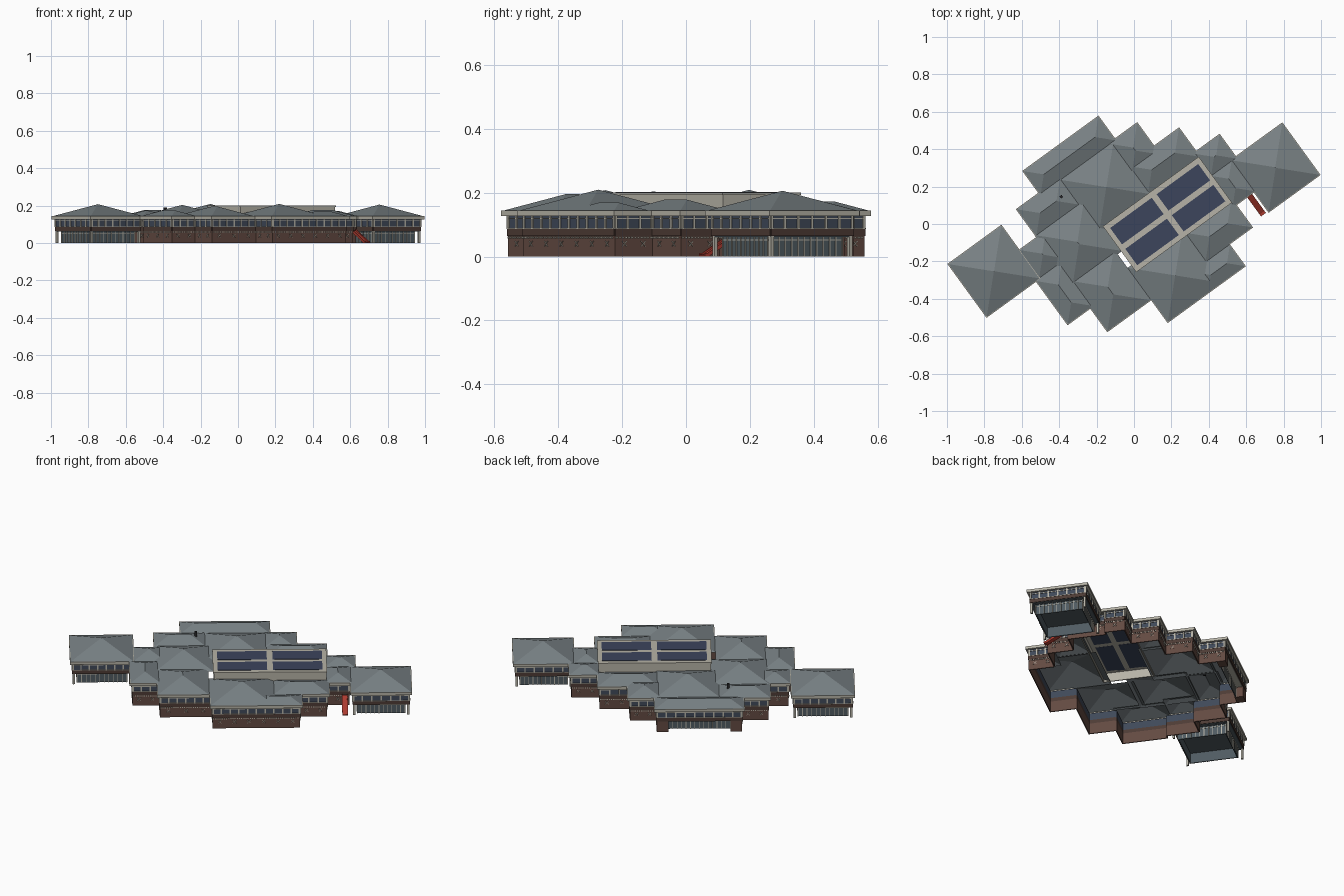
import bpy, math
from mathutils import Vector

if "Cube" in bpy.data.objects:
    bpy.data.objects.remove(bpy.data.objects["Cube"])

A = math.radians(36)          # the whole plan is turned on the grid
CA, SA = math.cos(A), math.sin(A)


def P(u, v, z):
    return (u * CA - v * SA + 0.002, u * SA + v * CA - 0.004, z)


def mat(name, c):
    m = bpy.data.materials.new(name)
    m.diffuse_color = (*c, 1)
    m.use_nodes = True
    m.node_tree.nodes["Principled BSDF"].inputs["Base Color"].default_value = m.diffuse_color
    return m


ROOF = mat("slate_grey", (0.19, 0.22, 0.232))
PALE = mat("pale_stone", (0.47, 0.45, 0.385))
BRICK = mat("brown_brick", (0.125, 0.068, 0.053))
BAND = mat("dark_brown", (0.075, 0.045, 0.036))
GLASS = mat("blue_glass", (0.05, 0.066, 0.10))
LOWGLASS = mat("grey_glass", (0.08, 0.105, 0.12))
SOLAR = mat("solar_blue", (0.045, 0.058, 0.107))
RED = mat("red", (0.42, 0.045, 0.03))
BLACK = mat("black", (0.02, 0.02, 0.022))


class Part:
    """Collects faces for one named object."""

    def __init__(self, name, m):
        self.name, self.m, self.v, self.f = name, m, [], []

    def face(self, pts):
        k = len(self.v)
        self.v += [P(*p) for p in pts]
        self.f.append(list(range(k, k + len(pts))))

    def prism(self, fr, pts, o0, o1):
        """Extrude an outline of (along, z) points between two offsets from a wall."""
        p, d, n, _ = fr
        k, c = len(self.v), len(pts)
        for o in (o0, o1):
            for s, z in pts:
                q = p + d * s + n * o
                self.v.append(P(q.x, q.y, z))
        self.f.append([k + i for i in range(c)][::-1])
        self.f.append([k + c + i for i in range(c)])
        for i in range(c):
            j = (i + 1) % c
            self.f.append([k + i, k + j, k + c + j, k + c + i])

    def box(self, fr, s0, s1, o0, o1, z0, z1):
        self.prism(fr, [(s0, z0), (s1, z0), (s1, z1), (s0, z1)], o0, o1)

    def block(self, u0, u1, v0, v1, z0, z1):
        self.box((Vector((u0, v0)), Vector((1, 0)), Vector((0, 1)), 0), 0, u1 - u0, 0, v1 - v0, z0, z1)

    def build(self):
        me = bpy.data.meshes.new(self.name)
        me.from_pydata(self.v, [], self.f)
        me.materials.append(self.m)
        me.update()
        bpy.context.collection.objects.link(bpy.data.objects.new(self.name, me))


def edges(poly):
    out = []
    for i, p in enumerate(poly):
        a, b = Vector(p), Vector(poly[(i + 1) % len(poly)])
        d = (b - a).normalized()
        out.append((a, d, Vector((d.y, -d.x)), (b - a).length))
    return out


def inset(poly, t):
    """Move a right-angled outline inwards."""
    e = edges(poly)
    return [tuple(Vector(p) - t * (e[i - 1][2] + e[i][2])) for i, p in enumerate(poly)]


def rect(u0, u1, v0, v1):
    return [(u1, v1), (u0, v1), (u0, v0), (u1, v0)]


MAIN = [(.188, .585), (-.316, .585), (-.316, .44), (-.464, .44), (-.464, .255), (-.58, .255),
        (-.58, .068), (-.605, .068), (-.605, -.225), (-.455, -.225), (-.455, -.38), (-.165, -.38),
        (-.165, -.53), (.352, -.53), (.352, -.385), (.505, -.385), (.505, -.237), (.63, -.237),
        (.63, -.02), (.655, -.02), (.655, .126), (.5, .126), (.5, .281), (.335, .281),
        (.335, .435), (.188, .435)]
PAV = [(.618, .962, -.37, -.022), (-.932, -.575, .062, .418)]

roof = Part("hip_roofs", ROOF)
fascia = Part("eave_fascia", PALE)
soffit = Part("eave_soffit", PALE)
brick = Part("brick_walls", BRICK)
band = Part("floor_band", BAND)
glass = Part("upper_windows", GLASS)
posts = Part("window_posts", PALE)
dentil = Part("dentil_course", PALE)
cross = Part("wall_crosses", PALE)
low = Part("ground_floor_glazing", LOWGLASS)
mull = Part("ground_floor_mullions", PALE)
cols = Part("corner_columns", PALE)
floor = Part("pavilion_floors", LOWGLASS)

EAVE = 0.142


def hip(u0, u1, v0, v1, slope=0.37):
    h = min(u1 - u0, v1 - v0) / 2
    z = EAVE + h * slope
    a, b = (u0 + h, v0 + h, z), (u1 - h, v1 - h, z)
    c = [(u0, v0, EAVE), (u1, v0, EAVE), (u1, v1, EAVE), (u0, v1, EAVE)]
    if abs((u1 - u0) - (v1 - v0)) < 1e-4:
        for i in range(4):
            roof.face([c[i], c[(i + 1) % 4], a])
    elif u1 - u0 > v1 - v0:
        for f in ([c[0], c[1], b, a], [c[1], c[2], b], [c[2], c[3], a, b], [c[3], c[0], a]):
            roof.face(f)
    else:
        for f in ([c[0], c[1], a], [c[1], c[2], b, a], [c[2], c[3], b], [c[3], c[0], a, b]):
            roof.face(f)


# roofs: two pavilions, four large hips, then the lower stepped hips
for r in PAV + [(-.184, .178, .07, .432), (-.465, -.135, -.075, .27), (-.455, -.165, -.38, -.04),
                (-.165, .2, -.53, -.165),
                (-.316, .188, .42, .585), (-.464, -.17, .255, .44), (-.58, -.4, .068, .255),
                (-.605, -.43, -.225, .068), (.1, .352, -.53, -.385), (.19, .505, -.385, -.19),
                (.475, .63, -.237, -.02), (.475, .655, -.04, .126), (.15, .5, .085, .281),
                (.14, .335, .22, .435)]:
    hip(*r)


def eave_and_upper(poly):
    """Fascia, soffit, ribbon windows and brown band round one outline."""
    inner = inset(poly, .015)
    for i, fr in enumerate(edges(poly)):
        j = (i + 1) % len(poly)
        fascia.box(fr, 0, fr[3], -.006, 0, .127, .1435)
        soffit.face([(*poly[i], .128), (*poly[j], .128), (*inner[j], .128), (*inner[i], .128)])
    for fr in edges(inner):
        L = fr[3]
        glass.box(fr, 0, L, -.006, 0, .086, .13)
        band.box(fr, 0, L, -.006, .003, .064, .087)
        posts.box(fr, 0, L, 0, .003, .117, .121)
        posts.box(fr, 0, L, 0, .005, .086, .089)
        n = max(1, round(L / .05))
        for k in range(n + 1):
            s = min(max(k * L / n, .004), L - .004)
            posts.box(fr, s - .004, s + .004, 0, .004, .087, .128)
    return inner


def glazing(fr, s0, s1, o):
    """Ground floor glass with slim uprights."""
    low.box(fr, s0, s1, o - .005, o, 0, .064)
    mull.box(fr, s0, s1, o, o + .002, .05, .053)
    n = max(1, round((s1 - s0) / .025))
    for k in range(n + 1):
        s = s0 + k * (s1 - s0) / n
        mull.box(fr, s - .0018, s + .0018, o, o + .003, 0, .064)


# main body
for i, fr in enumerate(edges(eave_and_upper(MAIN))):
    L = fr[3]
    if i == 0:                # entrance side: end piers and recessed glass
        for s in (0, L - .065):
            brick.box(fr, s, s + .065, -.05, 0, 0, .065)
        glazing(fr, .065, L - .065, -.04)
        soffit.box(fr, .065, L - .065, -.045, -.004, .062, .064)
        continue
    brick.box(fr, 0, L, -.006, 0, 0, .065)
    for k in range(int(L / .012)):
        s = .003 + k * .012
        dentil.box(fr, s, s + .006, 0, .004, .057, .063)
    n = max(1, round(L / .085))
    for k in range(n):
        s, h, t = (k + .5) * L / n, .009, .0013
        for g in (1, -1):
            cross.prism(fr, [(s - g * h - t, .04 - h), (s - g * h + t, .04 - h),
                             (s + g * h + t, .04 + h), (s + g * h - t, .04 + h)], 0, .003)

# pavilions on a recessed glazed ground floor
for r in PAV:
    poly = rect(*r)
    eave_and_upper(poly)
    for fr in edges(inset(poly, .04)):
        glazing(fr, 0, fr[3], 0)
    for (u, v) in inset(poly, .022):
        cols.block(u - .006, u + .006, v - .006, v + .006, 0, .065)
    u0, u1, v0, v1 = r
    floor.block(u0 + .016, u1 - .016, v0 + .016, v1 - .016, .062, .066)

# raised roof box with four solar panels
rb = Part("raised_roof_box", PALE)
box = rect(-.137, .488, -.207, .088)
for fr in edges(box):
    rb.box(fr, 0, fr[3], -.006, 0, .14, .195)
    rb.box(fr, -.004, fr[3] + .004, -.03, .004, .193, .2)
rb.block(-.137, .488, -.207, .088, .194, .2)
panels = Part("solar_panels", SOLAR)
for u0 in (-.115, .192):
    for v0 in (-.184, -.046):
        panels.block(u0, u0 + .275, v0, v0 + .108, .193, .202)

# slide beside the right pavilion
slide = Part("slide", RED)
fr = (Vector((.59, -.237)), Vector((0, -1)), Vector((1, 0)), .12)
slide.prism(fr, [(0, .062), (.11, .002), (.125, .002), (.125, .006), (.112, .006), (0, .068)], -.014, .014)
for o in (-.016, .013):
    slide.prism(fr, [(0, .062), (.11, .0), (.125, .0), (.125, .01), (.112, .012), (0, .076)], o, o + .003)

# small flue on the roof
flue = Part("roof_flue", BLACK)
flue.block(-.235, -.221, .344, .358, .16, .19)

for p in (roof, fascia, soffit, brick, band, glass, posts, dentil, cross, low, mull, cols,
          floor, rb, panels, slide, flue):
    p.build()
